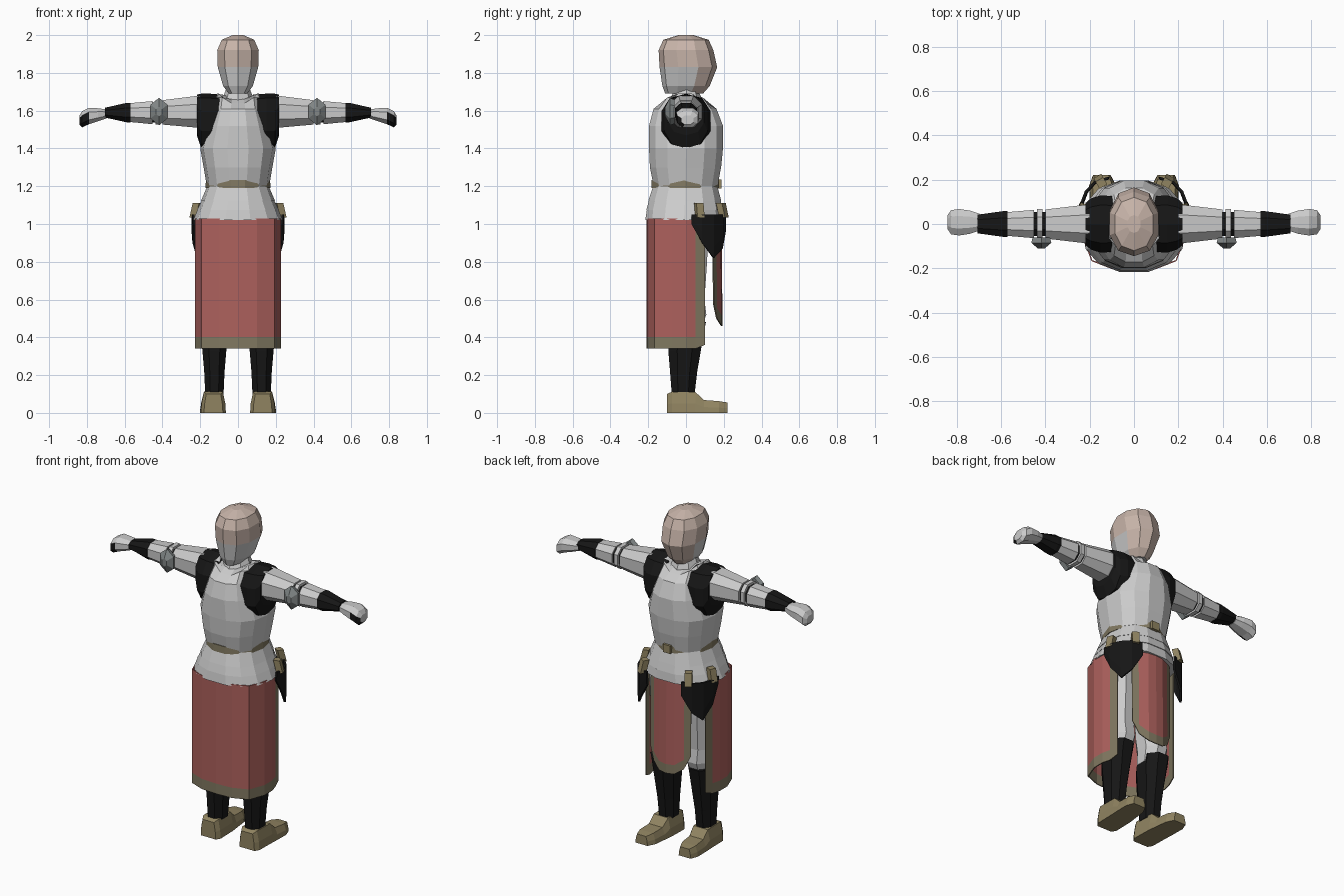
import bpy, bmesh
from math import cos, sin, pi
from mathutils import Vector

if "Cube" in bpy.data.objects:
    bpy.data.objects.remove(bpy.data.objects["Cube"])


def material(name, r, g, b):
    m = bpy.data.materials.new(name)
    m.diffuse_color = (r, g, b, 1)
    m.use_nodes = True
    m.node_tree.nodes["Principled BSDF"].inputs["Base Color"].default_value = m.diffuse_color
    return m


RED = material("red_cloth", .42, .12, .11)
OLIVE = material("olive_trim", .22, .19, .12)
LEATHER = material("leather", .28, .23, .12)
BLACK = material("black_mail", .008, .008, .008)
SKIN = material("skin", .58, .46, .40)
STEEL = material("dark_steel", .22, .24, .24)
GREY = material("plain_grey", .8, .8, .8)


def oval(n, rx, lo, hi, p=1.0, off=0.0):
    """Squarish oval in a plane: half-width rx, second axis from lo to hi."""
    pts = []
    for i in range(n):
        a = 2 * pi * (i + off) / n
        c, s = cos(a), sin(a)
        c = abs(c) ** p * (1 if c > 0 else -1)
        s = abs(s) ** p * (1 if s > 0 else -1)
        pts.append((c * rx, (lo + hi) / 2 + s * (hi - lo) / 2))
    return pts


def loft(name, rows, mats=(), closed=True, caps=True, mirror=False, thick=0, pick=None):
    """Skin rows of points; pick(centre, normal) chooses a material index."""
    bm = bmesh.new()
    vs = [[bm.verts.new(p) for p in row] for row in rows]
    n = len(vs[0])
    for a, b in zip(vs, vs[1:]):
        for i in range(n if closed else n - 1):
            j = (i + 1) % n
            bm.faces.new((a[i], a[j], b[j], b[i]))
    if closed and caps:
        bm.faces.new(vs[0])
        bm.faces.new(vs[-1])
    bmesh.ops.recalc_face_normals(bm, faces=bm.faces)
    if pick:
        for f in bm.faces:
            f.material_index = pick(f.calc_center_median(), f.normal)
    me = bpy.data.meshes.new(name)
    bm.to_mesh(me)
    bm.free()
    for m in mats:
        me.materials.append(m)
    ob = bpy.data.objects.new(name, me)
    bpy.context.collection.objects.link(ob)
    if thick:
        s = ob.modifiers.new("thickness", 'SOLIDIFY')
        s.thickness, s.offset = thick, 0
    if mirror:
        ob.modifiers.new("mirror", 'MIRROR')
    return ob


def upright(name, levels, n=12, cx=0, p=1.0, off=0.0, **kw):
    """Loft of horizontal ovals: (z, half-width, y min, y max)."""
    return loft(name, [[(cx + x, y, z) for x, y in oval(n, rx, lo, hi, p, off)]
                       for z, rx, lo, hi in levels], **kw)


def sleeve(name, levels, n=8, off=.5, p=.85, **kw):
    """Mirrored loft along x: (x, half-depth, z min, z max)."""
    return loft(name, [[(x, y, z) for y, z in oval(n, ry, lo, hi, p, off)]
                       for x, ry, lo, hi in levels], mirror=True, **kw)


# Head: skin with a grey lower back
upright("head", [(1.69, .05, -.11, .09), (1.73, .082, -.125, .125), (1.83, .112, -.14, .165),
                 (1.92, .115, -.145, .145), (1.975, .09, -.12, .12), (2.0, .03, -.04, .04)],
        n=10, p=.9, off=.5, mats=(SKIN, GREY),
        pick=lambda c, n: int(c.z < 1.84 and c.y < .045))
upright("neck_guard", [(1.58, .1, -.1, .1), (1.66, .085, -.085, .085), (1.72, .06, -.055, .06)], n=8)

# Breastplate, with a scooped neckline
chest = upright("breastplate", [(1.2, .165, -.175, .17), (1.3, .182, -.195, .19), (1.4, .2, -.2, .2),
                                (1.52, .165, -.2, .2), (1.61, .135, -.175, .165),
                                (1.67, .125, -.12, .11), (1.69, .11, -.08, .07)], n=14, p=.85)
for v in chest.data.vertices:
    if v.co.z > 1.66 and abs(v.co.x) < .08:
        v.co.z -= .03

# Belt and flared hip plates
upright("belt", [(1.19, .172, -.188, .178), (1.232, .17, -.186, .176)], n=14, mats=(OLIVE,))
loft("belt_buckle", [[(sx * .025, y, 1.211 + sz * .024) for sx, sz in ((-1, -1), (1, -1), (1, 1), (-1, 1))]
                     for y in (.165, .187)], mats=(LEATHER,))
for i, lv in enumerate([((1.125, .195, -.203, .19), (1.2, .163, -.178, .17)),
                        ((1.075, .216, -.214, .2), (1.14, .185, -.196, .184)),
                        ((1.02, .238, -.22, .2), (1.085, .21, -.21, .194))]):
    upright(f"hip_plate_{i + 1}", lv, n=14, p=.85)

# Back skirt: open at the front, olive hem and side trim
half = [(.2, .1), (.212, .05), (.225, 0), (.225, -.07), (.19, -.165), (.1, -.2)]
plan = half + [(0, -.206)] + [(-x, y) for x, y in half[::-1]]
loft("back_skirt", [[(x, y, z + (.02 if z < .5 and y > .07 else 0)) for x, y in plan]
                    for z in (.34, .402, .7, 1.03)],
     closed=False, thick=.006, mats=(RED, OLIVE), pick=lambda c, n: int(c.z < .4 or c.y > .055))

# Front cloth: curved, with rounded bottom and trim
cols = [(-.135, .145), (-.1, .162), (-.05, .185), (0, .19), (.05, .185), (.1, .162), (.135, .145)]
drop = [.58, .5, .465, .46, .465, .5, .58]
loft("front_cloth", [[(x, y, d) for (x, y), d in zip(cols, drop)],
                     [(x, y, d + .055) for (x, y), d in zip(cols, drop)],
                     [(x, y - .005, 1.05) for x, y in cols]],
     closed=False, thick=.006, mats=(RED, OLIVE),
     pick=lambda c, n: int(c.z < .6 or abs(c.x) > .1))

# Pointed thigh plates hung on straps
top = [(.236, .03), (.24, .085), (.217, .145), (.175, .19), (.115, .207)]
tip = [1.0, .9, .82, .87, .97]
loft("thigh_plate", [[(x, y, 1.05) for x, y in top],
                     [(x * 1.0, y, min(z + .06, 1.04)) for (x, y), z in zip(top, tip)],
                     [(x * .98, y, z) for (x, y), z in zip(top, tip)]],
     closed=False, thick=.012, mirror=True, mats=(BLACK,))
for i, (x, y, nx, ny) in enumerate([(.222, .07, .94, .34), (.15, .19, .5, .87)]):
    t, nrm = Vector((-ny, nx, 0)), Vector((nx, ny, 0))
    loft(f"strap_{i + 1}", [[Vector((x, y, z)) + t * a * .02 + nrm * (b * .018 + k) for a, b in
                             ((-1, -1), (1, -1), (1, 1), (-1, 1))] for z, k in ((1.035, .012), (1.11, -.006))],
         mirror=True, mats=(LEATHER,))

# Legs: trousers, greaves, boots
upright("thigh", [(.44, .072, -.085, .085), (.52, .08, -.08, .115), (.6, .085, -.09, .105),
                  (.8, .095, -.1, .12), (1.06, .105, -.12, .13)], n=8, cx=.115, off=.5, mirror=True)
upright("greave", [(.1, .052, -.08, .05), (.22, .058, -.09, .065), (.33, .068, -.1, .085),
                   (.42, .078, -.1, .1), (.48, .08, -.085, .112)], n=8, cx=.125, off=.5,
        p=.9, mirror=True, mats=(BLACK,))
boot = []
for y, wb, wt, h, cx in [(-.1, .05, .038, .1, .13), (-.075, .066, .05, .112, .13), (.05, .066, .048, .11, .133),
                         (.095, .064, .045, .068, .137), (.175, .06, .045, .062, .142), (.22, .04, .03, .055, .145)]:
    boot.append([(cx - wb, y, 0), (cx + wb, y, 0), (cx + wb * .95, y, h * .45), (cx + wt, y, h),
                 (cx - wt, y, h), (cx - wb * .95, y, h * .45)])
loft("boot", boot, mirror=True, mats=(LEATHER,))

# Arms: mail shoulder, plates, elbow bands, cuff, hand
sleeve("shoulder_mail", [(.08, .13, 1.42, 1.685), (.15, .135, 1.4, 1.69), (.195, .12, 1.4, 1.69),
                         (.218, .1, 1.47, 1.685)], n=10, mats=(BLACK,))
sleeve("upper_arm", [(.2, .09, 1.505, 1.685), (.225, .092, 1.505, 1.683), (.4, .07, 1.522, 1.66)])
sleeve("elbow_joint", [(.38, .058, 1.535, 1.65), (.47, .058, 1.535, 1.645)], mats=(BLACK,))
sleeve("elbow_band", [(.412, .072, 1.522, 1.662), (.437, .072, 1.522, 1.662)])
sleeve("forearm", [(.452, .068, 1.524, 1.655), (.585, .056, 1.538, 1.642)])
sleeve("cuff", [(.57, .062, 1.535, 1.645), (.59, .062, 1.535, 1.645), (.705, .045, 1.562, 1.617)],
       mats=(BLACK,))
hand = sleeve("hand", [(.695, .04, 1.558, 1.608), (.74, .056, 1.542, 1.615), (.79, .064, 1.525, 1.618),
                       (.825, .058, 1.508, 1.6), (.84, .035, 1.525, 1.575)], mats=(GREY, BLACK),
              pick=lambda c, n: int(c.x > .795 and c.y < -.005 and c.z < 1.575))
for v in hand.data.vertices:
    v.co.y += .008
loft("elbow_disc", [[(.418 + x, y, 1.595 + z) for x, z in oval(6, r, -r * 1.4, r * 1.4, 1, .5)]
                    for y, r in ((-.06, .045), (-.085, .052), (-.11, .018))], mirror=True, mats=(STEEL,))
